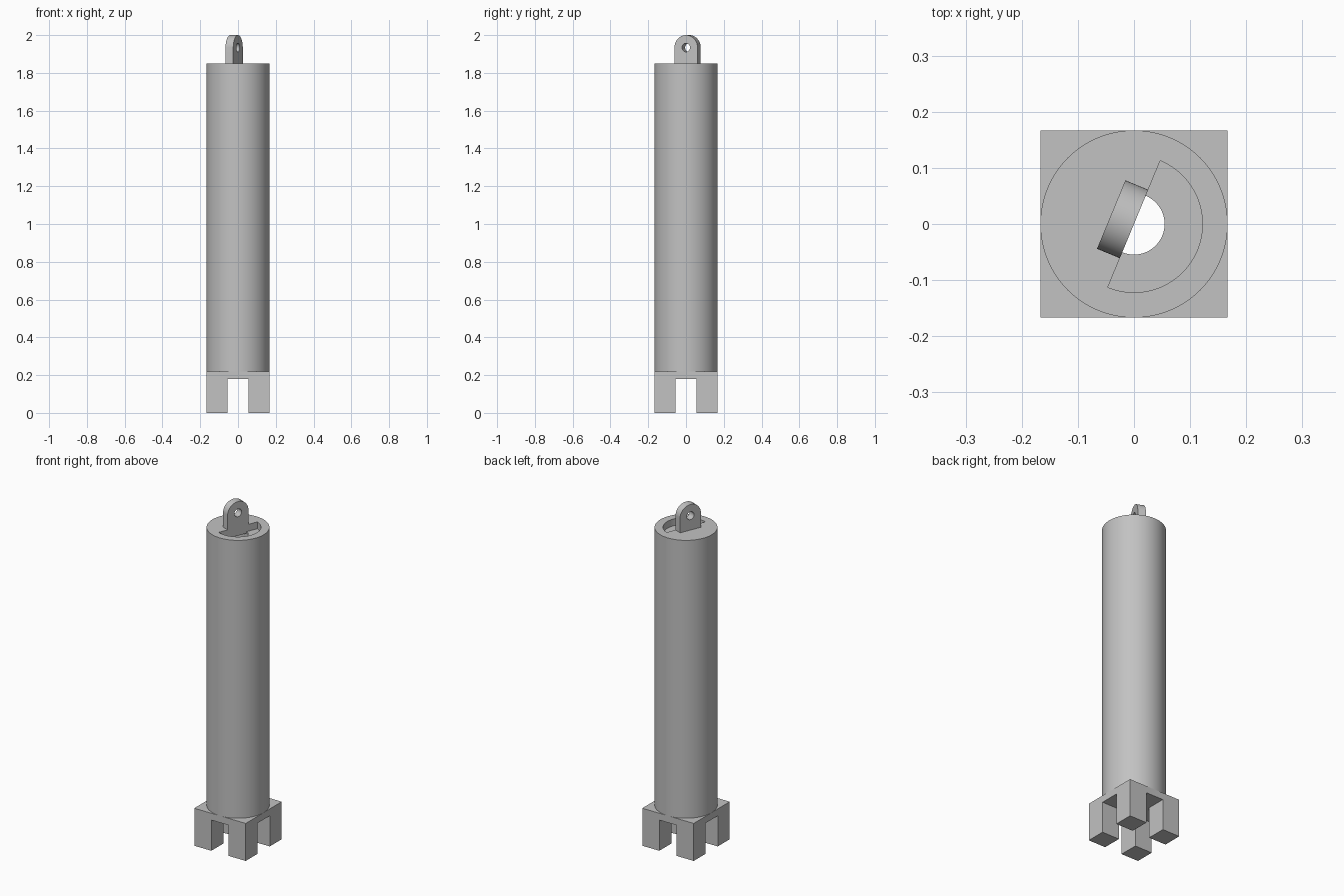
import bpy, bmesh
from math import pi, sin, cos, radians
from mathutils import Matrix

cube = bpy.data.objects.get("Cube")
if cube:
    bpy.data.objects.remove(cube, do_unlink=True)

HALF = 0.167        # body radius and half width of the foot block
BORE = 0.055
RECESS = 0.122
FOOT_TOP, BODY_TOP, FLOOR = 0.22, 1.85, 1.81
TURN = Matrix.Rotation(radians(67.5), 4, 'Z')

grey = bpy.data.materials.new("plain_grey")
grey.use_nodes = True
colour = (0.54, 0.54, 0.54, 1)
grey.diffuse_color = colour
grey.node_tree.nodes["Principled BSDF"].inputs["Base Color"].default_value = colour


def arc(radius, start, end, steps, cy=0):
    angles = [start + (end - start) * i / steps for i in range(steps + 1)]
    return [(radius * cos(a), cy + radius * sin(a)) for a in angles]


def circle(radius, steps=96, cy=0):
    return arc(radius, 0, 2 * pi, steps, cy)[:-1]


def rect(hx, hy):
    return [(-hx, -hy), (hx, -hy), (hx, hy), (-hx, hy)]


def prism(name, outline, low, high, matrix=Matrix()):
    """Extrude a flat outline from low to high, then place it."""
    bm = bmesh.new()
    face = bm.faces.new([bm.verts.new((x, y, low)) for x, y in outline])
    top = bmesh.ops.extrude_face_region(bm, geom=[face])["geom"]
    moved = [v for v in top if isinstance(v, bmesh.types.BMVert)]
    bmesh.ops.translate(bm, verts=moved, vec=(0, 0, high - low))
    bmesh.ops.transform(bm, matrix=matrix, verts=bm.verts)
    bmesh.ops.recalc_face_normals(bm, faces=bm.faces)
    mesh = bpy.data.meshes.new(name)
    bm.to_mesh(mesh)
    bm.free()
    mesh.materials.append(grey)
    obj = bpy.data.objects.new(name, mesh)
    bpy.context.collection.objects.link(obj)
    return obj


def activate(obj):
    bpy.ops.object.select_all(action='DESELECT')
    obj.select_set(True)
    bpy.context.view_layer.objects.active = obj


def cut(obj, *cutters):
    for cutter in cutters:
        activate(obj)
        mod = obj.modifiers.new("cut", 'BOOLEAN')
        mod.operation, mod.solver, mod.object = 'DIFFERENCE', 'EXACT', cutter
        bpy.ops.object.modifier_apply(modifier=mod.name)
        bpy.data.objects.remove(cutter, do_unlink=True)


# Foot block: crossed channels leave four legs, bore runs through the plate
foot = prism("foot_block", rect(HALF, HALF), 0, FOOT_TOP)
cut(foot,
    prism("channel_x", rect(0.3, 0.056), -0.1, 0.18),
    prism("channel_y", rect(0.056, 0.3), -0.1, 0.18),
    prism("foot_bore", circle(BORE), 0.1, 0.3))

# Tube: central bore, half-round recess at the top and its opening to the bore
tube = prism("tube_body", circle(HALF), FOOT_TOP, BODY_TOP)
cut(tube,
    prism("tube_bore", circle(BORE), 0.1, FLOOR - 0.01),
    prism("recess", arc(RECESS, -pi, 0, 48), FLOOR, BODY_TOP + 0.1, TURN),
    prism("opening", arc(BORE - 0.0005, -pi, 0, 48), FLOOR - 0.05, FLOOR + 0.02, TURN))

# Lug: round-topped plate with a pin hole, flush with the recess wall
R, PIN_Z, THICK = 0.066, 1.934, 0.044
upright = TURN @ Matrix.Rotation(pi / 2, 4, 'X')
outline = [(-R, BODY_TOP), (R, BODY_TOP)] + arc(R, 0, pi, 40, PIN_Z)
lug = prism("lifting_lug", outline, -THICK, 0, upright)
cut(lug, prism("pin_hole", circle(0.023, 40, PIN_Z), -0.1, 0.1, upright))

for part in (foot, tube, lug):
    activate(part)
    bpy.ops.object.shade_smooth_by_angle(angle=radians(30))
